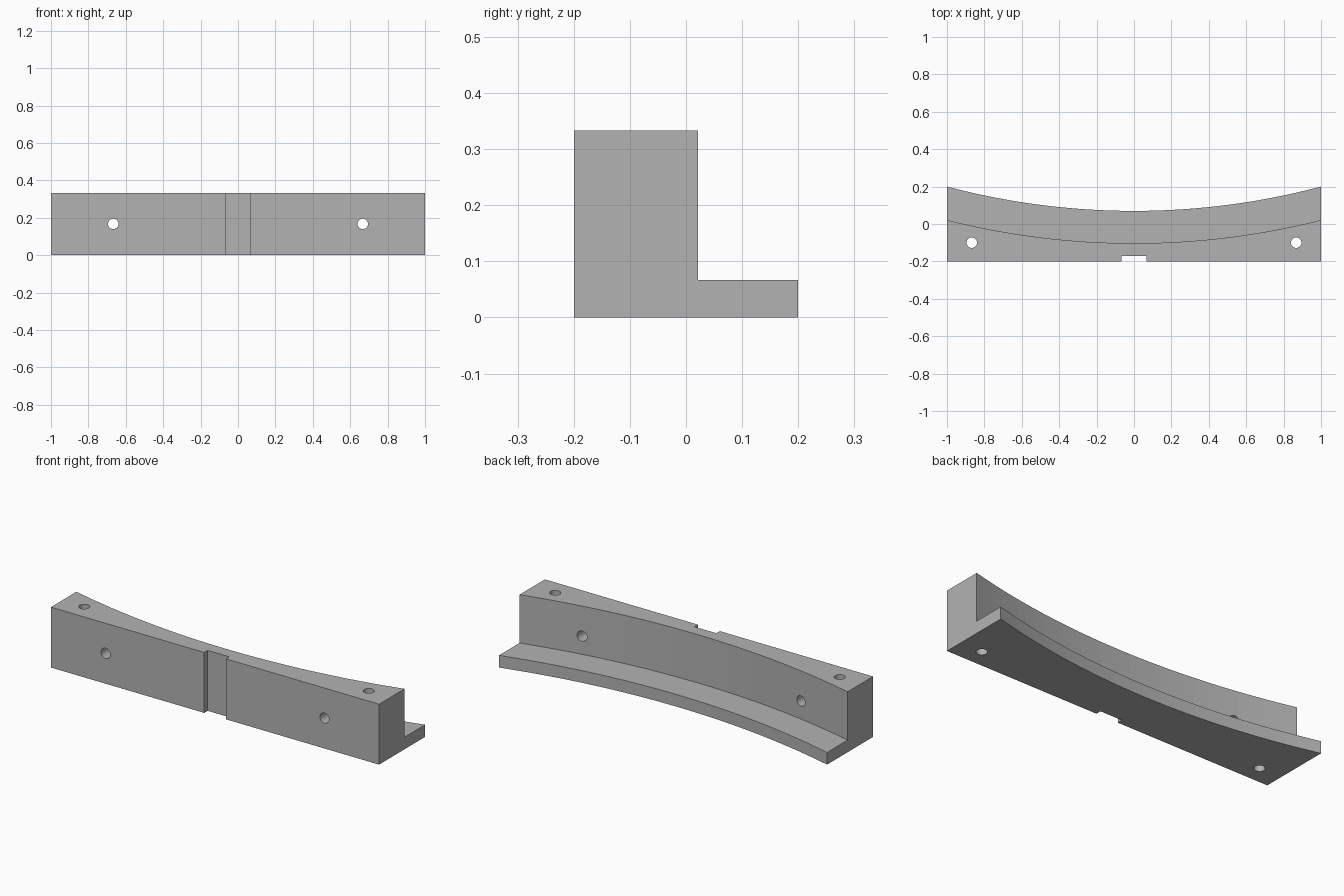
import bpy
import bmesh
from math import sqrt, pi
from mathutils import Matrix

cube = bpy.data.objects.get("Cube")
if cube:
    bpy.data.objects.remove(cube, do_unlink=True)

FRONT, HEIGHT, LEDGE = -0.2, 0.333, 0.067
CENTRE_Y = 3.98            # shared centre of both concentric arcs
LEDGE_R, WALL_R = 3.91, 4.083
STEPS = 32

grey = bpy.data.materials.new("plain grey")
grey.use_nodes = True
colour = (0.45, 0.45, 0.45, 1)
grey.diffuse_color = colour
grey.node_tree.nodes["Principled BSDF"].inputs["Base Color"].default_value = colour


def make_object(name, bm):
    bmesh.ops.recalc_face_normals(bm, faces=bm.faces)
    mesh = bpy.data.meshes.new(name)
    bm.to_mesh(mesh)
    bm.free()
    mesh.materials.append(grey)
    obj = bpy.data.objects.new(name, mesh)
    bpy.context.collection.objects.link(obj)
    return obj


def arc_y(radius, x):
    return CENTRE_Y - sqrt(radius ** 2 - x ** 2)


# L-shaped section lofted along x, with curved wall and ledge backs
bm = bmesh.new()
rings = []
for i in range(STEPS + 1):
    x = -1 + 2 * i / STEPS
    wall, ledge = arc_y(WALL_R, x), arc_y(LEDGE_R, x)
    section = [(FRONT, 0), (ledge, 0), (ledge, LEDGE),
               (wall, LEDGE), (wall, HEIGHT), (FRONT, HEIGHT)]
    rings.append([bm.verts.new((x, y, z)) for y, z in section])
for a, b in zip(rings, rings[1:]):
    for k in range(6):
        n = (k + 1) % 6
        bm.faces.new((a[k], a[n], b[n], b[k]))
bm.faces.new(rings[0])
bm.faces.new(rings[-1])
bracket = make_object("curved_bracket", bm)


# Cutters: two vertical holes, two horizontal holes and the front notch
def hole_cutter(name, location, axis_turn):
    bm = bmesh.new()
    bmesh.ops.create_cone(bm, cap_ends=True, segments=32, radius1=0.028, radius2=0.028,
                          depth=1, matrix=Matrix.Translation(location) @ axis_turn)
    return make_object(name, bm)


cutters = []
for side, s in (("left", 1), ("right", -1)):
    cutters.append(hole_cutter(side + "_vertical_hole", (s * 0.867, -0.1, 0.17), Matrix()))
    cutters.append(hole_cutter(side + "_horizontal_hole", (s * 0.667, 0, 0.167),
                               Matrix.Rotation(pi / 2, 4, "X")))
bm = bmesh.new()
bmesh.ops.create_cube(bm, size=1, matrix=Matrix.Translation((0, -0.22, 0.17))
                      @ Matrix.Diagonal((0.133, 0.1, 1, 1)))
cutters.append(make_object("front_notch", bm))

for cutter in cutters:
    cutter.hide_render = True
    cut = bracket.modifiers.new(cutter.name, "BOOLEAN")
    cut.operation = "DIFFERENCE"
    cut.solver = "EXACT"
    cut.object = cutter

# Bake the cuts and drop the helpers
bpy.context.view_layer.update()
baked = bpy.data.meshes.new_from_object(
    bracket.evaluated_get(bpy.context.evaluated_depsgraph_get()))
bracket.modifiers.clear()
bracket.data = baked
for cutter in cutters:
    bpy.data.objects.remove(cutter, do_unlink=True)
